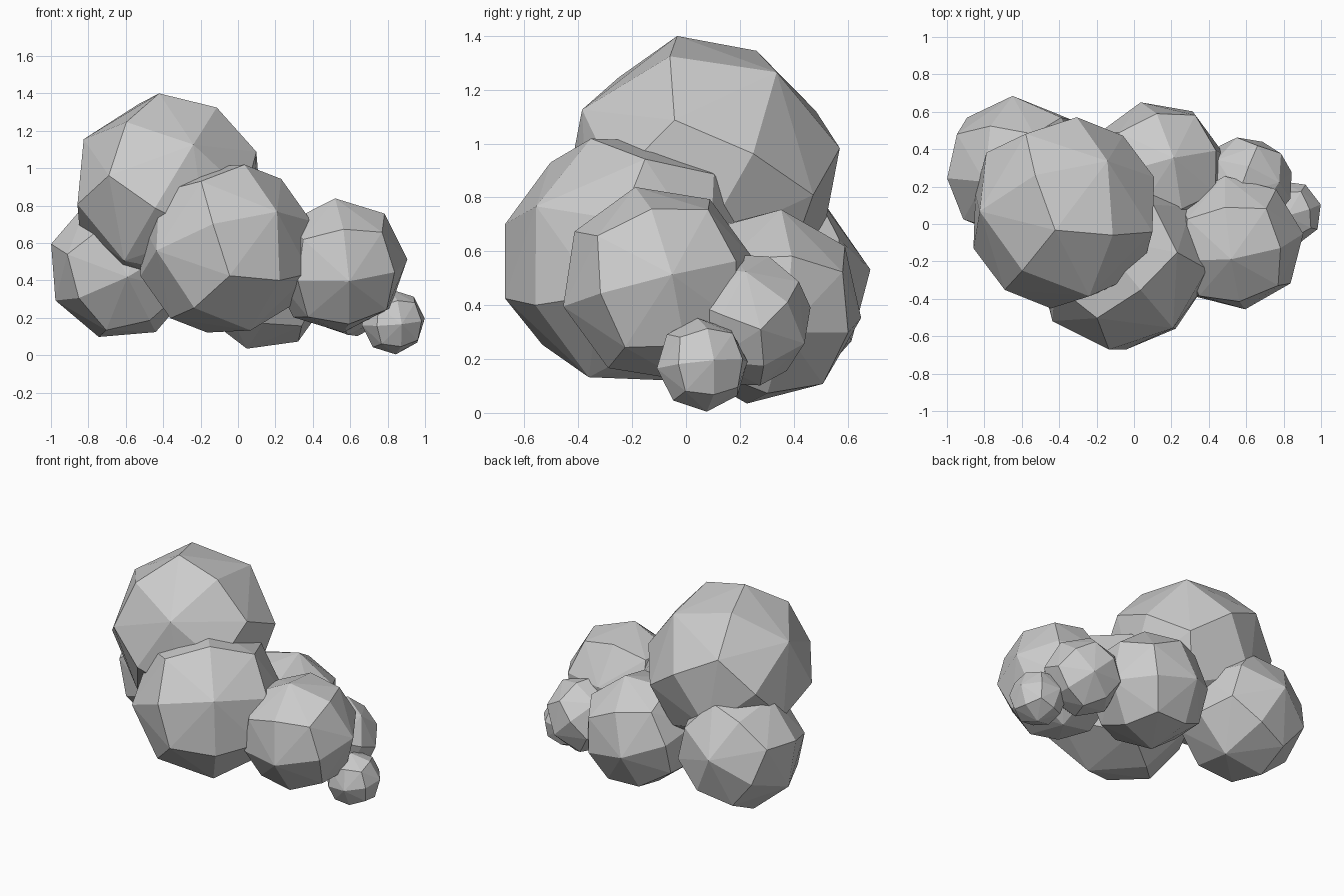
import bpy, bmesh
from itertools import product
from mathutils import Vector

if "Cube" in bpy.data.objects:
    bpy.data.objects.remove(bpy.data.objects["Cube"])


def puff(name, centre, radius, normal, side):
    """Low-poly ball: a 2x2-per-side cube pushed out to a sphere, tilted by two face normals."""
    a = Vector(normal).normalized()
    b = Vector(side)
    b = (b - a * a.dot(b)).normalized()
    c = a.cross(b)
    bm = bmesh.new()
    for i, j, k in product((-1, 0, 1), repeat=3):
        d = a * i + b * j + c * k
        if d.length > 0:
            bm.verts.new(d.normalized() * radius)
    bmesh.ops.convex_hull(bm, input=bm.verts[:])
    bmesh.ops.recalc_face_normals(bm, faces=bm.faces[:])
    mesh = bpy.data.meshes.new(name)
    bm.to_mesh(mesh)
    bm.free()
    obj = bpy.data.objects.new(name, mesh)
    obj.location = centre
    bpy.context.collection.objects.link(obj)


# Large foliage balls
puff("top_puff", (-0.375, 0.06, 0.885), 0.525, (0.525, -0.01, -0.315), (-0.275, -0.33, -0.455))
puff("front_puff", (-0.065, -0.215, 0.57), 0.48, (0.57, -0.71, 0.41), (-0.28, 0.31, 0.91))
puff("left_puff", (-0.62, 0.29, 0.475), 0.40, (0.89, 0.0, 0.456), (0.063, -0.987, -0.148))

# Medium balls
puff("back_puff", (0.13, 0.29, 0.395), 0.375, (0.22, 0.17, 0.96), (-0.25, 0.96, -0.11))
puff("right_puff", (0.54, -0.10, 0.48), 0.37, (0.985, 0.13, 0.09), (-0.06, -0.24, 0.97))

# Small balls at the right end
puff("back_right_puff", (0.60, 0.22, 0.345), 0.252, (-0.18, 0.14, 0.175), (-0.24, 0.035, -0.15))
puff("tip_puff", (0.83, 0.06, 0.178), 0.175, (0.95, 0.25, 0.1), (-0.1, -0.1, 0.97))
